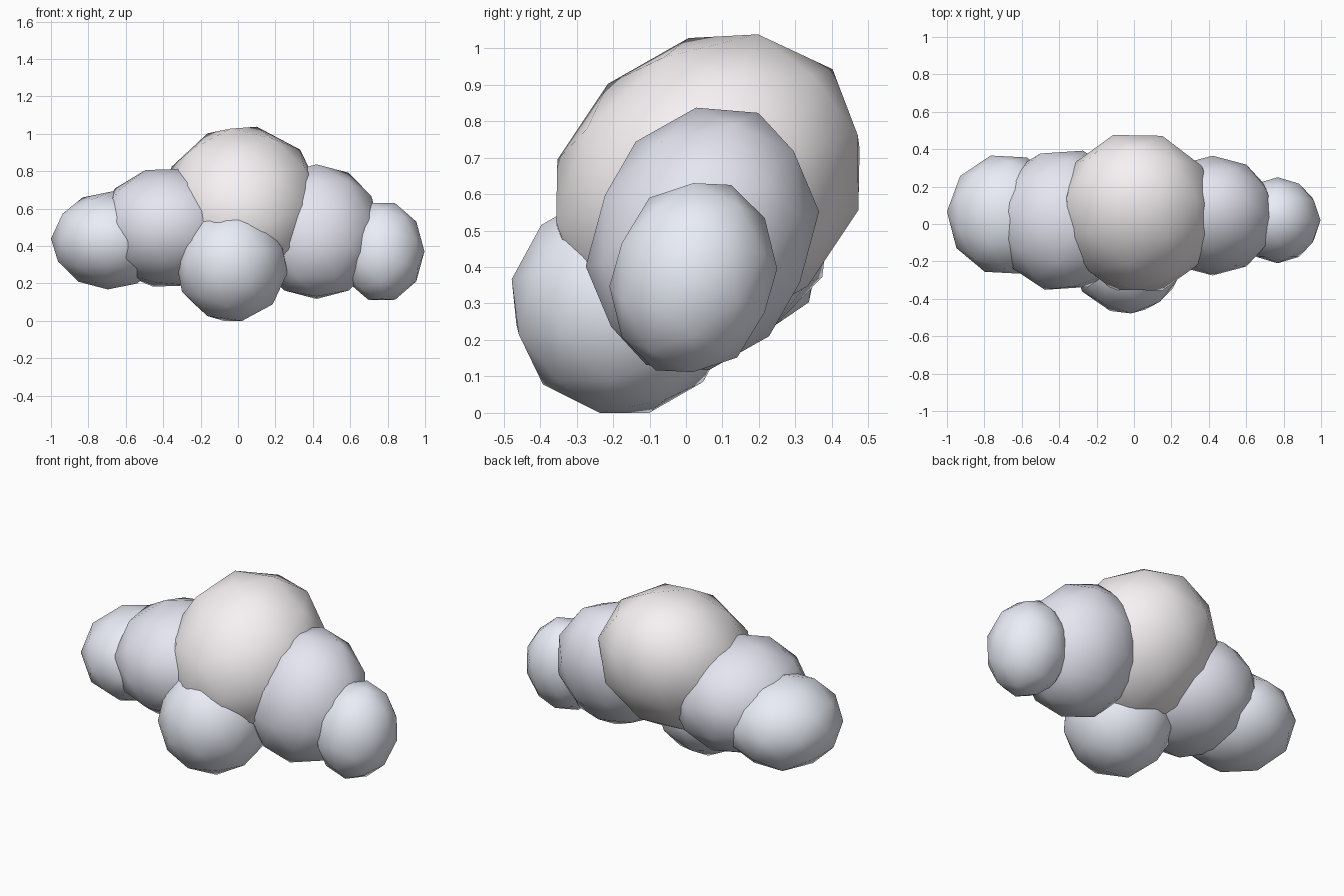
import bpy
from math import radians
from mathutils import Euler, Matrix, Vector

if "Cube" in bpy.data.objects:
    bpy.data.objects.remove(bpy.data.objects["Cube"])


def material(name, color):
    m = bpy.data.materials.new(name)
    m.diffuse_color = (*color, 1)
    m.use_nodes = True
    m.node_tree.nodes["Principled BSDF"].inputs["Base Color"].default_value = m.diffuse_color
    return m


warm = material("warm_white", (0.93, 0.89, 0.90))
cool = material("cool_white", (0.78, 0.79, 0.88))
pale = material("pale_blue", (0.82, 0.85, 0.93))


def puff(name, center, half, tilt, mat, lean=0, squash=1):
    """Turned low-poly ball, squashed across a leaning axis in the side
    plane, then stretched to exactly fill center +- half."""
    bpy.ops.mesh.primitive_ico_sphere_add(subdivisions=2, radius=1)
    ob = bpy.context.object
    ob.name = name
    verts = ob.data.vertices
    turn = Euler([radians(a) for a in tilt], 'ZYX').to_matrix()
    axis = Matrix.Rotation(radians(lean), 3, 'X')
    shape = axis @ Matrix.Diagonal((1, 1, squash)) @ axis.transposed() @ turn
    for v in verts:
        v.co = shape @ v.co
    ext = [max(v.co[i] for v in verts) for i in range(3)]
    for v in verts:
        v.co = Vector(v.co[i] * half[i] / ext[i] for i in range(3))
    ob.location = center
    bpy.ops.object.shade_smooth()
    ob.data.materials.append(mat)


# Large middle puff
puff("center_puff", (0.02, 0.06, 0.625), (0.425, 0.416, 0.413), (12, -8, -90), warm, 45, 0.84)
# Medium puffs on both sides
puff("left_middle_puff", (-0.375, 0.02, 0.498), (0.37, 0.372, 0.315), (8, 12, 20), cool)
puff("right_middle_puff", (0.42, 0.045, 0.477), (0.345, 0.32, 0.36), (-24, 0, -90), cool, 65, 0.82)
# Small puffs at the ends
puff("left_end_puff", (-0.685, 0.05, 0.43), (0.315, 0.316, 0.262), (3, 2, 15), pale)
puff("right_end_puff", (0.768, 0.02, 0.371), (0.229, 0.23, 0.259), (-24, 0, 90), pale, 70, 0.87)
# Low puff at the front
puff("front_puff", (-0.035, -0.175, 0.30), (0.30, 0.303, 0.30), (14, 8, -90), pale)
